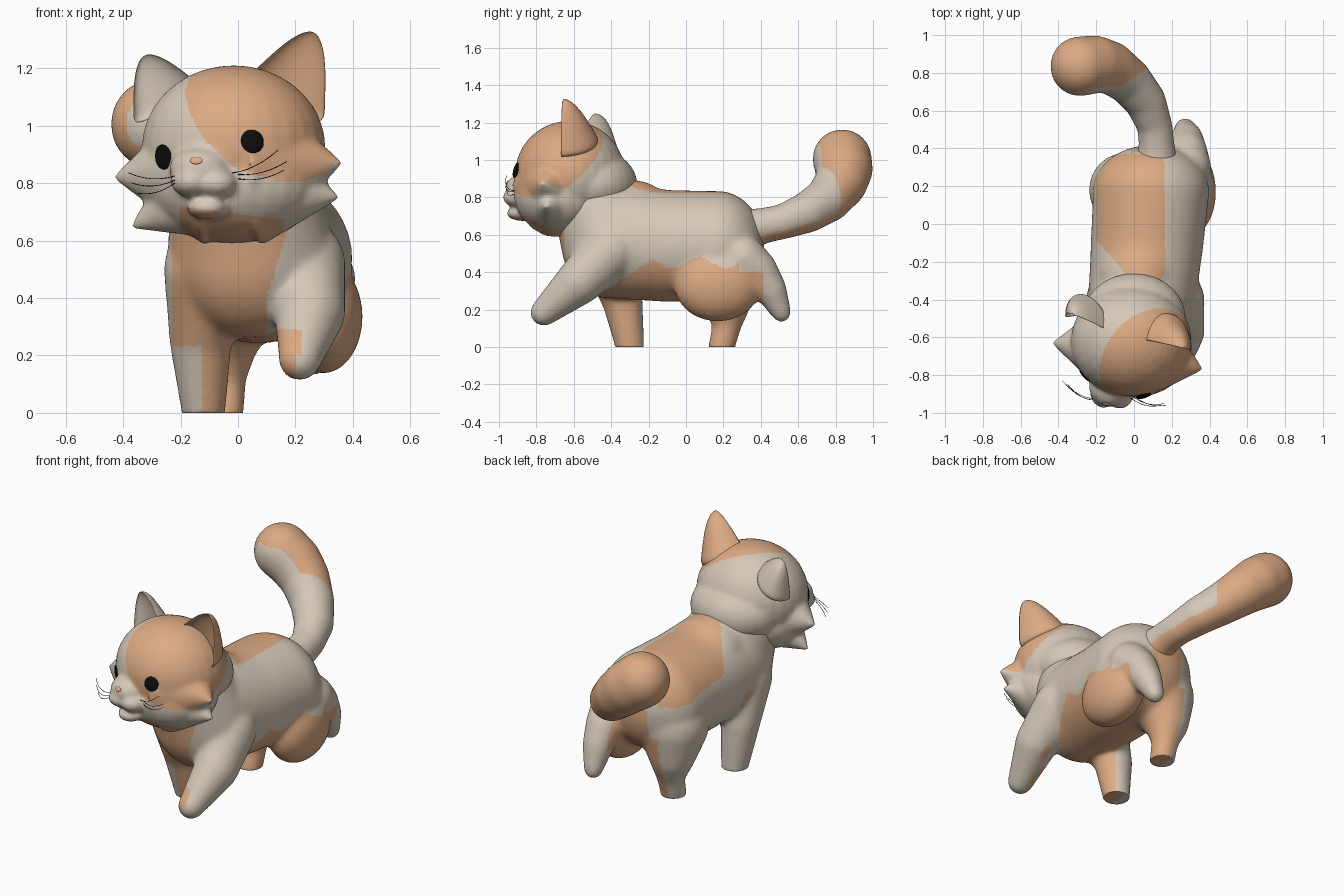
import bpy, bmesh, math
from mathutils import Vector, Matrix
from mathutils.bvhtree import BVHTree

if "Cube" in bpy.data.objects:
    bpy.data.objects.remove(bpy.data.objects["Cube"])


def material(name, rgb):
    m = bpy.data.materials.new(name)
    m.diffuse_color = (*rgb, 1)
    m.use_nodes = True
    m.node_tree.nodes["Principled BSDF"].inputs["Base Color"].default_value = m.diffuse_color
    return m


CREAM = material("cream grey fur", (0.66, 0.575, 0.475))
ORANGE = material("orange fur", (0.72, 0.405, 0.23))
BLACK = material("black", (0.004, 0.004, 0.004))


def blob(bm, c, r, rot=None):
    """Ellipsoid at c with radii r."""
    mat = Matrix.Translation(c) @ (rot or Matrix()) @ Matrix.Diagonal((*r, 1))
    bmesh.ops.create_uvsphere(bm, u_segments=28, v_segments=18, radius=1, matrix=mat)


def limb(bm, pts, steps=7):
    """Tapered limb: ellipsoids along a path of (x, y, z, radius) or (x, y, z, rx, ry, rz)."""
    for a, b in zip(pts, pts[1:]):
        for i in range(steps + 1):
            p = [u + (v - u) * i / steps for u, v in zip(a, b)]
            blob(bm, p[:3], p[3:] if len(p) == 6 else (p[3],) * 3)


def tuft(bm, base, tip, r):
    """Broad pointed cheek tuft."""
    base, tip = Vector(base), Vector(tip)
    d = tip - base
    mat = Matrix.Translation((base + tip) / 2) @ d.to_track_quat('Z', 'Y').to_matrix().to_4x4()
    bmesh.ops.create_cone(bm, cap_ends=True, segments=28, radius1=r, radius2=0.004,
                          depth=d.length, matrix=mat)


def link(name, mesh, mats):
    ob = bpy.data.objects.new(name, mesh)
    bpy.context.collection.objects.link(ob)
    for m in mats:
        mesh.materials.append(m)
    return ob


def skin(name, bm, voxel, smooth, rule):
    """Fuse the blobs into one smooth skin, then colour its faces by rule."""
    src = bpy.data.meshes.new(name + "_source")
    bm.to_mesh(src)
    bm.free()
    ob = link(name, src, [])
    re = ob.modifiers.new("fuse", 'REMESH')
    re.mode, re.voxel_size = 'VOXEL', voxel
    sm = ob.modifiers.new("soften", 'SMOOTH')
    sm.factor, sm.iterations = 0.5, smooth
    dg = bpy.context.evaluated_depsgraph_get()
    me = bpy.data.meshes.new_from_object(ob.evaluated_get(dg))
    ob.modifiers.clear()
    ob.data = me
    me.materials.clear()
    me.materials.append(CREAM)
    me.materials.append(ORANGE)
    for v in me.vertices:
        v.co.z = max(v.co.z, 0)
    for p in me.polygons:
        p.use_smooth = True
        p.material_index = int(rule(*p.center, p.normal))
    return ob


# Body with four legs
bm = bmesh.new()
limb(bm, [(0.0, -.49, .80, .24, .23, .20), (0.04, -.42, .57, .285, .25, .31)])
limb(bm, [(0.04, -.42, .57, .285, .25, .31), (0.07, -.1, .54, .30, .25, .30), (0.09, .17, .54, .31, .25, .295)])
blob(bm, (0.03, -0.27, 0.68), (0.22, 0.2, 0.21))
limb(bm, [(0.22, -0.40, 0.52, .155), (0.25, -0.57, 0.35, .125), (0.215, -0.76, 0.185, .075)])
limb(bm, [(-0.11, -0.42, .50, .15), (-0.13, -0.34, .25, .11), (-0.12, -0.30, 0, .078)])
limb(bm, [(-0.04, .18, .42, .20), (-0.06, .22, .25, .13), (-0.05, .22, .12, .078), (-0.05, .19, 0, .073)])
blob(bm, (0.295, 0.17, 0.335), (0.14, 0.235, 0.20))
limb(bm, [(0.28, .30, .47, .13), (0.28, .38, .41, .11), (0.28, .45, .31, .088), (0.27, .51, .185, .055)])


def body_rule(x, y, z, n):
    if z > .6 and n.z > .1 and y > -.33:              # patch on the back, narrower at the neck
        left = .2 - .17 * max(0, (-.08 - y) / .2)
        if y < .37 and -left < x < .165 and abs((x + .01) / .2) ** 4 + abs((y - .03) / .355) ** 4 < 1:
            return True
    if y > .36 and -.02 < x < .2 and .3 < z < .68:
        return True                                   # under the tail
    if x > .15 and (y > .41 or (y > .28 and z > .40)):
        return False                                  # kicked-back lower leg
    if x > .13 and y < -.6 and z < .29:
        return x < .225 and (n.x < -.2 or z > .2)     # raised front paw
    if y < -.25 and z < .74 and n.y < .35 and -.23 < x < .1 + max(0, z - .4) * .3:
        if y > -.4 and z > .5:
            return False
        return not (z < .23 and x < -.13)             # chest and standing leg
    if x > .08:
        edge = .22 + .25 * (y + .55) / .37 if y < -.18 else .45 + .03 * math.cos(22 * (y - .07))
        return z < edge
    return z < .4 and x > -.07                        # belly and inner hind leg


skin("body", bm, 0.012, 30, body_rule)

# Head with nape, cheek tufts and muzzle
bm = bmesh.new()
blob(bm, (-0.015, -0.62, 0.925), (0.32, 0.295, 0.285))
blob(bm, (0.0, -0.50, 0.87), (0.275, 0.24, 0.19))
blob(bm, (-0.02, -0.65, 0.80), (0.315, 0.26, 0.21), Matrix.Rotation(-0.3, 4, 'Z'))
tuft(bm, (-0.13, -0.65, 0.84), (-0.435, -0.63, 0.82), 0.26)
tuft(bm, (-0.10, -0.66, 0.78), (-0.375, -0.65, 0.645), 0.20)
tuft(bm, (0.10, -0.70, 0.86), (0.365, -0.77, 0.87), 0.24)
tuft(bm, (0.10, -0.70, 0.78), (0.355, -0.75, 0.75), 0.20)
blob(bm, (-0.13, -0.855, 0.85), (0.11, 0.11, 0.08))
blob(bm, (-0.16, -0.885, 0.805), (0.075, 0.09, 0.055))
blob(bm, (-0.075, -0.895, 0.80), (0.075, 0.085, 0.055))
blob(bm, (-0.105, -0.87, 0.715), (0.075, 0.09, 0.042))


def head_rule(x, y, z, n):
    if (Vector((x, y, z)) - Vector((0.12, -0.75, 1.08))).length < 0.305:
        return True                                   # patch round one eye
    return y < -.5 and -.2 < x < .16 and z < .705 - .13 * (x + .1)


head = skin("head", bm, 0.01, 14, head_rule)

# Tail
bm = bmesh.new()
limb(bm, [(0.12, 0.30, 0.62, .115), (0.12, 0.42, 0.65, .095), (0.11, 0.52, 0.67, .094), (0.06, 0.65, 0.72, .11),
          (-0.03, 0.76, 0.79, .124), (-0.13, 0.83, 0.88, .14), (-0.21, 0.845, 0.95, .154),
          (-0.285, 0.835, 1.005, .159)])


def tail_rule(x, y, z, n):
    if n.z < -.45:
        return True                                   # underside strip
    return -.56 * (x + .13) + .83 * (y - .69) > 0 and not (n.y < -.75 and z < 1.08)


skin("tail", bm, 0.012, 20, tail_rule)


# Cupped ears: crescent rings that shrink towards a rounded tip
def ear(name, base, tip, half, back, mat):
    base, tip, half, back = map(Vector, (base, tip, half, back))
    bm = bmesh.new()
    rings, n = [], 24
    for t in (-.15, 0, .15, .3, .45, .6, .72, .82, .9, .96, .995):
        s = (1 - .68 * max(t, 0)) * math.sqrt(1 - max(t, 0) ** 6)
        ring = []
        for k in range(n):
            a = 2 * math.pi * k / n
            v = math.sin(a) if math.sin(a) > 0 else -.45 * math.sin(a)
            ring.append(bm.verts.new(base.lerp(tip, t) + half * s * math.cos(a) + back * s * v))
        rings.append(ring)
    for r, q in zip(rings, rings[1:]):
        for k in range(n):
            bm.faces.new((r[k], r[(k + 1) % n], q[(k + 1) % n], q[k]))
    bm.faces.new(rings[0])
    bm.faces.new(rings[-1])
    bmesh.ops.recalc_face_normals(bm, faces=bm.faces)
    for f in bm.faces:
        f.smooth = True
    me = bpy.data.meshes.new(name)
    bm.to_mesh(me)
    bm.free()
    ob = link(name, me, [mat])
    ob.modifiers.new("round", 'SUBSURF').levels = 1


ear("ear_orange", (0.165, -0.65, 1.10), (0.265, -0.66, 1.325), (.135, -.03, -.07), (.03, .18, .0), ORANGE)
ear("ear_cream", (-0.245, -0.54, 1.08), (-0.325, -0.48, 1.245), (.12, -.04, .06), (-.01, .17, .0), CREAM)

# Eyes and nose: thin discs laid on the face
tree = BVHTree.FromPolygons([v.co for v in head.data.vertices],
                            [p.vertices for p in head.data.polygons])


def on_face(x, z):
    hit, normal, _, _ = tree.ray_cast(Vector((x, -2, z)), Vector((0, 1, 0)))
    return hit, normal


def disc(name, x, z, w, h, mat, thick):
    p, n = on_face(x, z)
    bm = bmesh.new()
    blob(bm, p, (w, h, thick), n.to_track_quat('Z', 'Y').to_matrix().to_4x4())
    for f in bm.faces:
        f.smooth = True
    me = bpy.data.meshes.new(name)
    bm.to_mesh(me)
    bm.free()
    link(name, me, [mat])


disc("eye_left", -0.26, 0.89, 0.041, 0.044, BLACK, 0.01)
disc("eye_right", 0.05, 0.945, 0.041, 0.042, BLACK, 0.01)
disc("nose", -0.145, 0.878, 0.022, 0.014, ORANGE, 0.006)

# Whiskers: root (x, z) on the face, free tip (x, y, z)
WHISKERS = [((-0.02, .835), (.14, -.96, .915)), ((0.0, .83), (.17, -.96, .875)), ((0.0, .815), (.16, -.95, .845)),
            ((-0.22, .825), (-.38, -.83, .835)), ((-0.22, .81), (-.37, -.84, .80)), ((-0.22, .80), (-.35, -.85, .765))]
cu = bpy.data.curves.new("whiskers", 'CURVE')
cu.dimensions, cu.bevel_depth, cu.bevel_resolution = '3D', 0.0014, 1
for (x, z), tip in WHISKERS:
    a, b = on_face(x, z)[0], Vector(tip)
    sp = cu.splines.new('POLY')
    sp.points.add(6)
    for i, pt in enumerate(sp.points):
        t = i / 6
        pt.co = (*(a.lerp(b, t) + Vector((0, -.02, -.015)) * 4 * t * (1 - t)), 1)
link("whiskers", cu, [BLACK])
